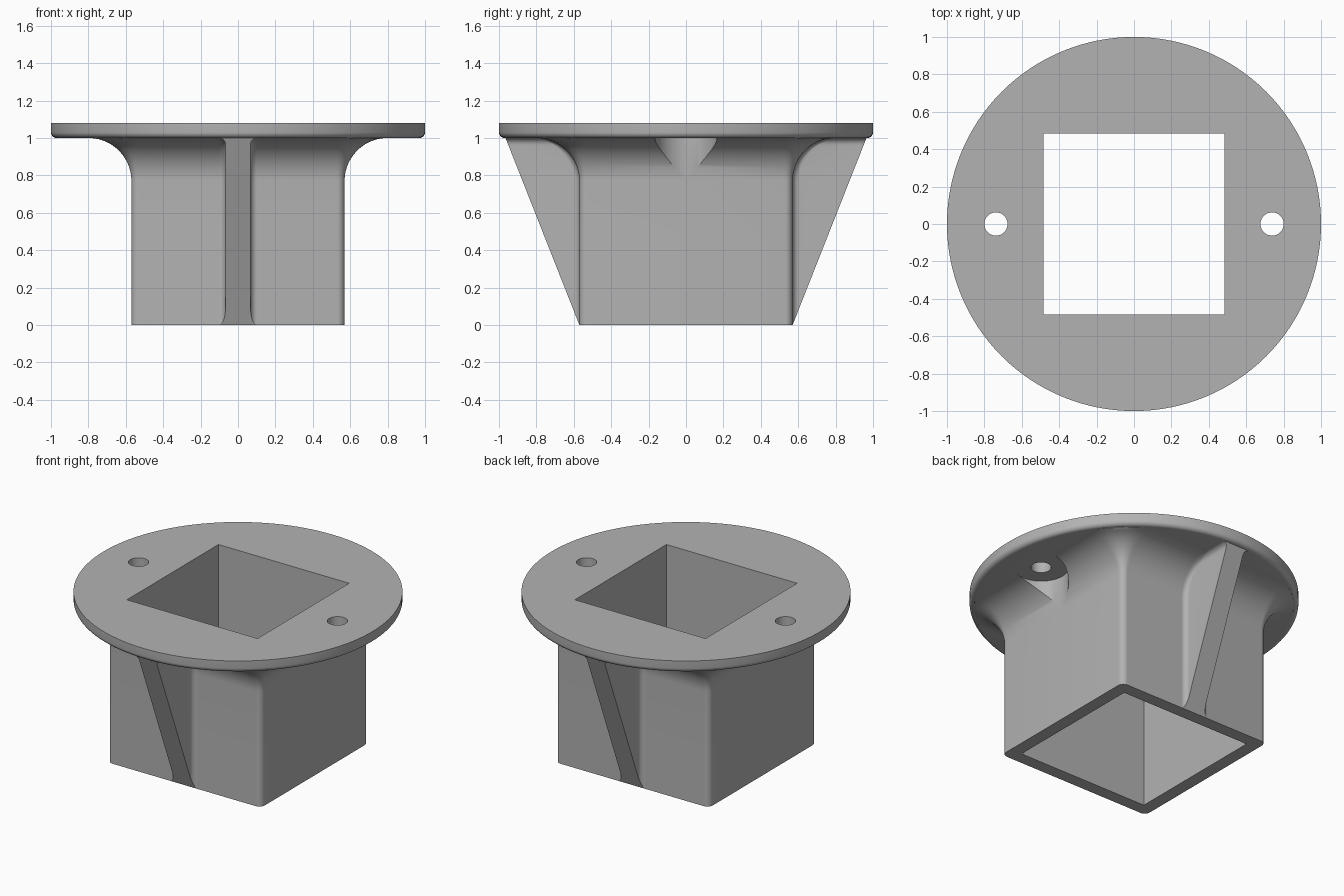
import bpy, bmesh
from math import sin, cos, pi, sqrt, radians

cube = bpy.data.objects.get("Cube")
if cube:
    bpy.data.objects.remove(cube)

WALL, BORE = 0.57, 0.485          # half widths of the square tube
CORNER, COVE = 0.04, 0.23         # tube corner radius, cove under the flange
RIB, BLEND = 0.067, 0.035         # rib half width, rib blend radius
UNDER, TOP = 1.0, 1.08            # flange underside and top
EDGE = 0.03                       # rounding of the lower flange edge

grey = bpy.data.materials.new("grey plastic")
grey.use_nodes = True
grey.diffuse_color = (0.45, 0.45, 0.45, 1)
grey.node_tree.nodes["Principled BSDF"].inputs["Base Color"].default_value = grey.diffuse_color


def loft(name, rings):
    """Closed solid skinned through matching rings of points."""
    bm = bmesh.new()
    loops = [[bm.verts.new(p) for p in ring] for ring in rings]
    n = len(loops[0])
    for a, b in zip(loops, loops[1:]):
        for i in range(n):
            j = (i + 1) % n
            bm.faces.new((a[i], a[j], b[j], b[i]))
    bm.faces.new(loops[0])
    bm.faces.new(loops[-1])
    bmesh.ops.remove_doubles(bm, verts=bm.verts, dist=1e-5)
    bmesh.ops.dissolve_degenerate(bm, edges=bm.edges, dist=1e-5)
    bmesh.ops.recalc_face_normals(bm, faces=bm.faces)
    mesh = bpy.data.meshes.new(name)
    bm.to_mesh(mesh)
    bm.free()
    mesh.materials.append(grey)
    ob = bpy.data.objects.new(name, mesh)
    bpy.context.collection.objects.link(ob)
    return ob


def circle(r, z, x=0, n=96):
    return [(x + r * cos(2 * pi * i / n), r * sin(2 * pi * i / n), z) for i in range(n)]


def square(h, z):
    return [(-h, -h, z), (h, -h, z), (h, h, z), (-h, h, z)]


def round_gap(d):
    """Sideways spread of a concave blend at distance d from its base."""
    d = min(max(d, 0), BLEND)
    return BLEND - sqrt(BLEND ** 2 - (BLEND - d) ** 2)


def section(z, flare):
    """Tube outline with two blended ribs at height z."""
    s = WALL + flare
    reach = 0.395 * min(z, UNDER)
    tip = max(WALL + reach, s)
    half = RIB + round_gap(UNDER - z)
    q = []
    for i in range(9):                       # rib side and its blend
        d = min(BLEND * (1 - sin(i * pi / 16)), tip - s)
        if i == 0:
            q.append((half + round_gap(tip - s), tip))
        q.append((half + round_gap(d), s + d))
    c, r = WALL - CORNER, CORNER + flare
    for i in range(9):                       # tube corner
        a = pi / 2 - i * pi / 16
        q.append((c + r * cos(a), c + r * sin(a)))
    right = q + [(x, -y) for x, y in reversed(q)]
    ring = right + [(-x, y) for x, y in reversed(right)]
    limit = [min(1, (1 - EDGE) / sqrt(x * x + y * y)) for x, y in ring]
    return [(x * k, y * k, z) for (x, y), k in zip(ring, limit)]


def combine(ob, tool, operation):
    mod = ob.modifiers.new("combine", "BOOLEAN")
    mod.object, mod.operation, mod.solver = tool, operation, "EXACT"
    bpy.ops.object.select_all(action="DESELECT")
    bpy.context.view_layer.objects.active = ob
    ob.select_set(True)
    bpy.ops.object.modifier_apply(modifier=mod.name)
    bpy.data.objects.remove(tool)


# Square tube with ribs, flaring into the cove
levels = [(0.1 * i / 8, 0) for i in range(9)] + [(0.4, 0)]
for i in range(21):
    a = i * pi / 40
    levels.append((UNDER - COVE + COVE * sin(a), COVE * (1 - cos(a))))
rings = [section(z, f) for z, f in levels]
rings.append([(x, y, UNDER + 0.04) for x, y, z in rings[-1]])
body = loft("flanged_socket", rings)

# Round seats sunk into the cove under the screw holes
for x in (-0.735, 0.735):
    seat = loft("seat_cutter", [circle(0.165, 0.5, x, 64), circle(0.165, 1.2, x, 64)])
    combine(body, seat, "DIFFERENCE")

# Round flange with a softened lower edge
profile = [(1 - EDGE + EDGE * sin(i * pi / 12), UNDER + EDGE * (1 - cos(i * pi / 12)))
           for i in range(7)] + [(1, TOP)]
flange = loft("flange", [circle(r, z, 0, 128) for r, z in profile])
combine(body, flange, "UNION")

# Square bore and two screw holes
combine(body, loft("bore_cutter", [square(BORE, -0.2), square(BORE, 1.3)]), "DIFFERENCE")
for x in (-0.738, 0.738):
    hole = loft("hole_cutter", [circle(0.062, 0.9, x, 48), circle(0.062, 1.3, x, 48)])
    combine(body, hole, "DIFFERENCE")

bpy.context.view_layer.objects.active = body
body.select_set(True)
bpy.ops.object.shade_smooth_by_angle(angle=radians(30))
